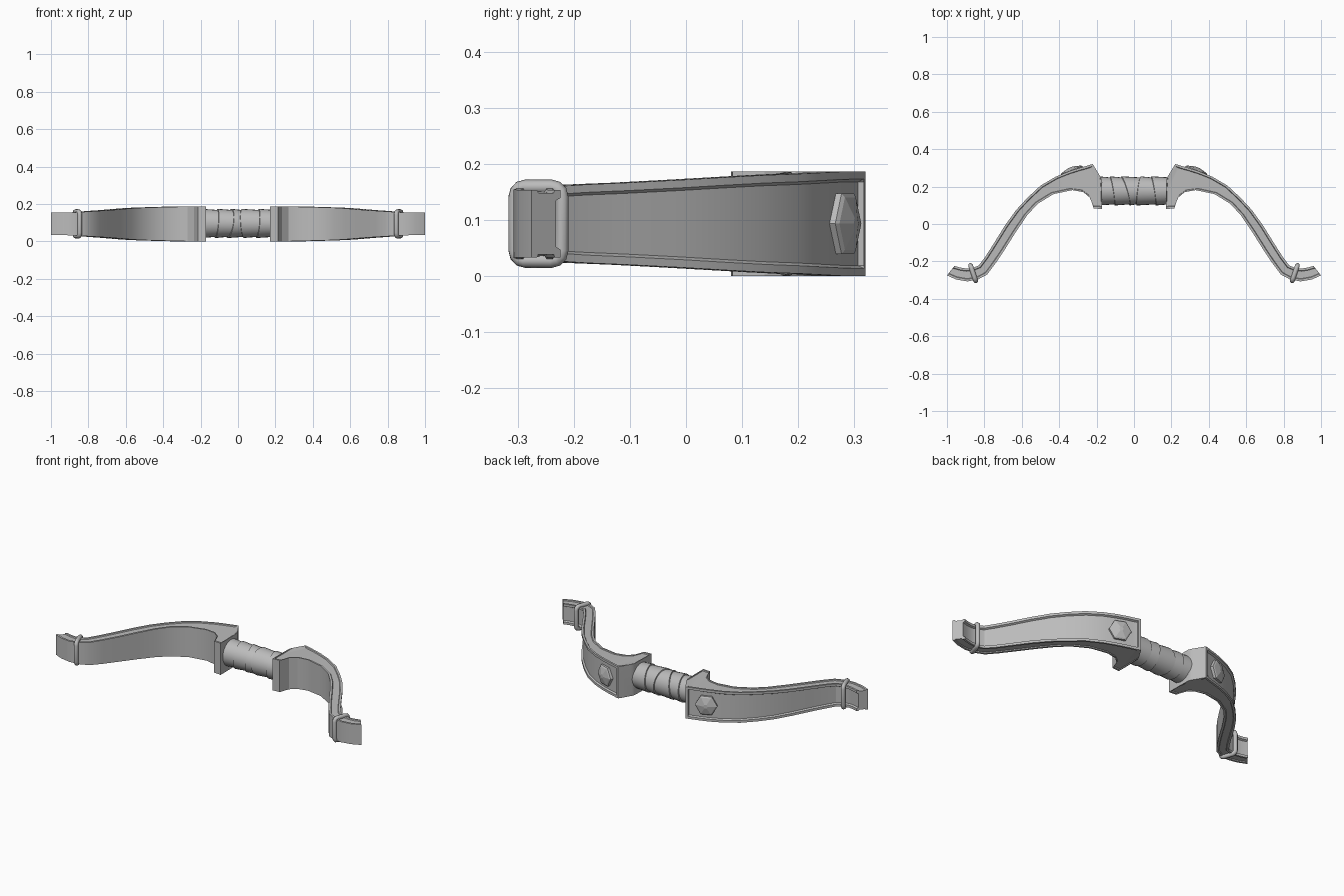
import bpy, bmesh, math
from mathutils import Vector

if "Cube" in bpy.data.objects:
    bpy.data.objects.remove(bpy.data.objects["Cube"])

ZC = 0.0935  # height of the centre plane

grey = bpy.data.materials.new("plain_grey")
grey.diffuse_color = (0.5, 0.5, 0.5, 1)
grey.use_nodes = True
grey.node_tree.nodes["Principled BSDF"].inputs["Base Color"].default_value = grey.diffuse_color


def loft(name, rings, closed=False, mirror=True, angle=30):
    """Skin a list of equal-length point rings into one object."""
    bm = bmesh.new()
    rows = [[bm.verts.new(p) for p in ring] for ring in rings]
    n = len(rows[0])
    pairs = list(zip(rows, rows[1:])) + ([(rows[-1], rows[0])] if closed else [])
    for a, b in pairs:
        for k in range(n):
            bm.faces.new((a[k], a[(k + 1) % n], b[(k + 1) % n], b[k]))
    if not closed:
        bm.faces.new(rows[0])
        bm.faces.new(rows[-1])
    bmesh.ops.recalc_face_normals(bm, faces=bm.faces)
    mesh = bpy.data.meshes.new(name)
    bm.to_mesh(mesh)
    bm.free()
    mesh.materials.append(grey)
    ob = bpy.data.objects.new(name, mesh)
    bpy.context.collection.objects.link(ob)
    bpy.ops.object.select_all(action='DESELECT')
    ob.select_set(True)
    bpy.context.view_layer.objects.active = ob
    bpy.ops.object.shade_smooth_by_angle(angle=math.radians(angle))
    if mirror:
        ob.modifiers.new("mirror", 'MIRROR').use_axis[0] = True
        ob.modifiers["mirror"].use_clip = False
    return ob


# Limb stations: back edge x, y, front edge x, y, half height, panel depth
STATIONS = [
    (.220, .320, .178, .250, .0935, 0),
    (.234, .317, .172, .235, .0935, 0),
    (.238, .316, .170, .160, .0935, .010),
    (.246, .313, .170, .080, .0935, .010),
    (.262, .308, .215, .083, .0935, .010),
    (.295, .299, .235, .140, .0935, .010),
    (.350, .281, .270, .170, .0930, .010),
    (.420, .252, .330, .181, .0915, .010),
    (.500, .205, .430, .160, .0890, .010),
    (.570, .140, .515, .108, .0865, .010),
    (.630, .075, .570, .048, .0830, .010),
    (.690, -.008, .630, -.040, .0780, .010),
    (.750, -.105, .690, -.135, .0730, .010),
    (.795, -.175, .740, -.210, .0700, .010),
    (.830, -.222, .785, -.270, .0670, .010),
    (.865, -.236, .835, -.297, .0640, .010),
    (.900, -.238, .890, -.307, .0610, .010),
    (.932, -.232, .950, -.297, .0600, .010),
    (.960, -.224, 1.00, -.275, .0600, .010),
]


def limb_section(ox, oy, ix, iy, h, d):
    """Rimmed section: shallow grooves on top and bottom, panel on the back."""
    inner, outer = Vector((ix, iy)), Vector((ox, oy))
    length = (outer - inner).length
    u = (outer - inner) / length
    r, g = 0.012, 0.5 * d
    half = [(0, h), (r, h), (r + .003, h - g), (length - r - .003, h - g),
            (length - r, h), (length, h), (length, h - .014),
            (length - d, h - .019)]
    prof = half + [(s, -z) for s, z in reversed(half)]
    return [(*(inner + u * s), ZC + z) for s, z in prof]


loft("limbs", [limb_section(*s) for s in STATIONS])

# Hexagonal studs on the back face of each limb
normal = Vector((.36, .93, 0)).normalized()
along = Vector((normal.y, -normal.x, 0))
centre = Vector((.330, .279, ZC))
stud = []
for radius, lift in ((.062, -.012), (.062, .010), (.054, .015), (.012, .026)):
    stud.append([centre + normal * lift
                 + along * radius * math.cos(k * math.pi / 3)
                 + Vector((0, 0, radius * math.sin(k * math.pi / 3)))
                 for k in range(6)])
loft("limb_studs", stud, angle=15)

# Rounded rectangular binding ring near each tip
axis = Vector((.035, .105, 0)).normalized()
side = Vector((axis.y, -axis.x, 0))
middle = Vector((.860, -.263, ZC))
ring = []
for cx, cz, start in ((1, 1, 0), (-1, 1, 90), (-1, -1, 180), (1, -1, 270)):
    for step in range(4):
        a = math.radians(start + step * 30)
        out = axis * math.cos(a) + Vector((0, 0, math.sin(a)))
        base = middle + axis * cx * .026 + Vector((0, 0, cz * .048)) + out * .018
        ring.append([base + (out * math.cos(t) + side * math.sin(t)) * .0125
                     for t in (k * math.pi / 4 for k in range(8))])
loft("tip_rings", ring, closed=True, angle=50)

# Wrapped grip: overlapping slanted bands along x
edges = [-.19, -.115, -.045, .025, .105, .19]
slants = [0, .012, .022, -.010, .012, 0]


def band_ring(x, radius, slant):
    pts = []
    for k in range(24):
        a = 2 * math.pi * k / 24
        y, z = math.cos(a), math.sin(a)
        pts.append((x + slant * (-y + .5 * z), .177 + radius * y, .096 + radius * z))
    return pts


wraps = []
for k in range(5):
    wraps.append(band_ring(edges[k], .078, slants[k]))
    wraps.append(band_ring(edges[k + 1] - .002, .072, slants[k + 1]))
loft("wrapped_grip", wraps, mirror=False)
